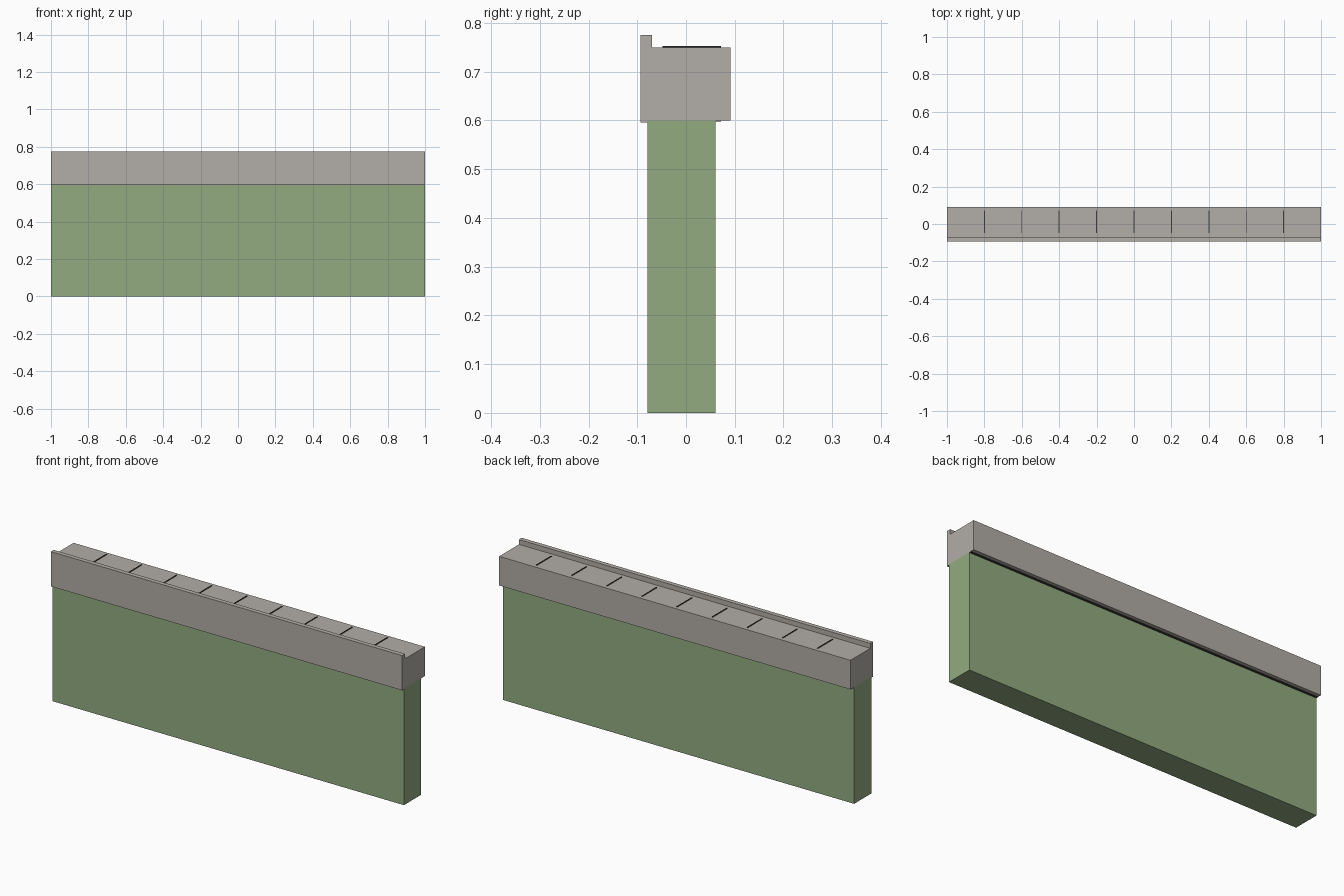
import bpy
import bmesh

cube = bpy.data.objects.get("Cube")
if cube:
    bpy.data.objects.remove(cube, do_unlink=True)


def material(name, rgb):
    mat = bpy.data.materials.new(name)
    mat.use_nodes = True
    mat.diffuse_color = (*rgb, 1)
    mat.node_tree.nodes["Principled BSDF"].inputs["Base Color"].default_value = (*rgb, 1)
    return mat


green = material("green wall paint", (0.287, 0.407, 0.216))
stone = material("warm grey stone", (0.445, 0.423, 0.386))
dark = material("dark joint", (0.05, 0.047, 0.045))


def extrude_x(name, profile, mat, x=0, width=2):
    """Extrude a (y, z) outline along x."""
    bm = bmesh.new()
    face = bm.faces.new([bm.verts.new((x - width / 2, y, z)) for y, z in profile])
    result = bmesh.ops.extrude_face_region(bm, geom=[face])
    moved = [v for v in result["geom"] if isinstance(v, bmesh.types.BMVert)]
    bmesh.ops.translate(bm, verts=moved, vec=(width, 0, 0))
    bmesh.ops.recalc_face_normals(bm, faces=bm.faces)
    mesh = bpy.data.meshes.new(name)
    bm.to_mesh(mesh)
    bm.free()
    mesh.materials.append(mat)
    obj = bpy.data.objects.new(name, mesh)
    bpy.context.collection.objects.link(obj)
    return obj


def rect(y0, y1, z0, z1):
    return [(y0, z0), (y1, z0), (y1, z1), (y0, z1)]


# Wall panel
extrude_x("wall", rect(-0.079, 0.061, 0, 0.6), green)

# Coping with a raised front lip that hangs slightly below the wall top
coping = [(-0.093, 0.596), (-0.079, 0.596), (-0.079, 0.6), (0.091, 0.6),
          (0.091, 0.75), (-0.07, 0.75), (-0.07, 0.775), (-0.093, 0.775)]
extrude_x("coping", coping, stone)

# Drip strip under the rear overhang
extrude_x("drip_strip", rect(0.061, 0.072, 0.598, 0.6), dark)

# Thin joints between the coping stones
for i in range(9):
    extrude_x(f"coping_joint_{i + 1}", rect(-0.048, 0.072, 0.749, 0.753), dark,
              x=(i - 4) * 0.2, width=0.005)
